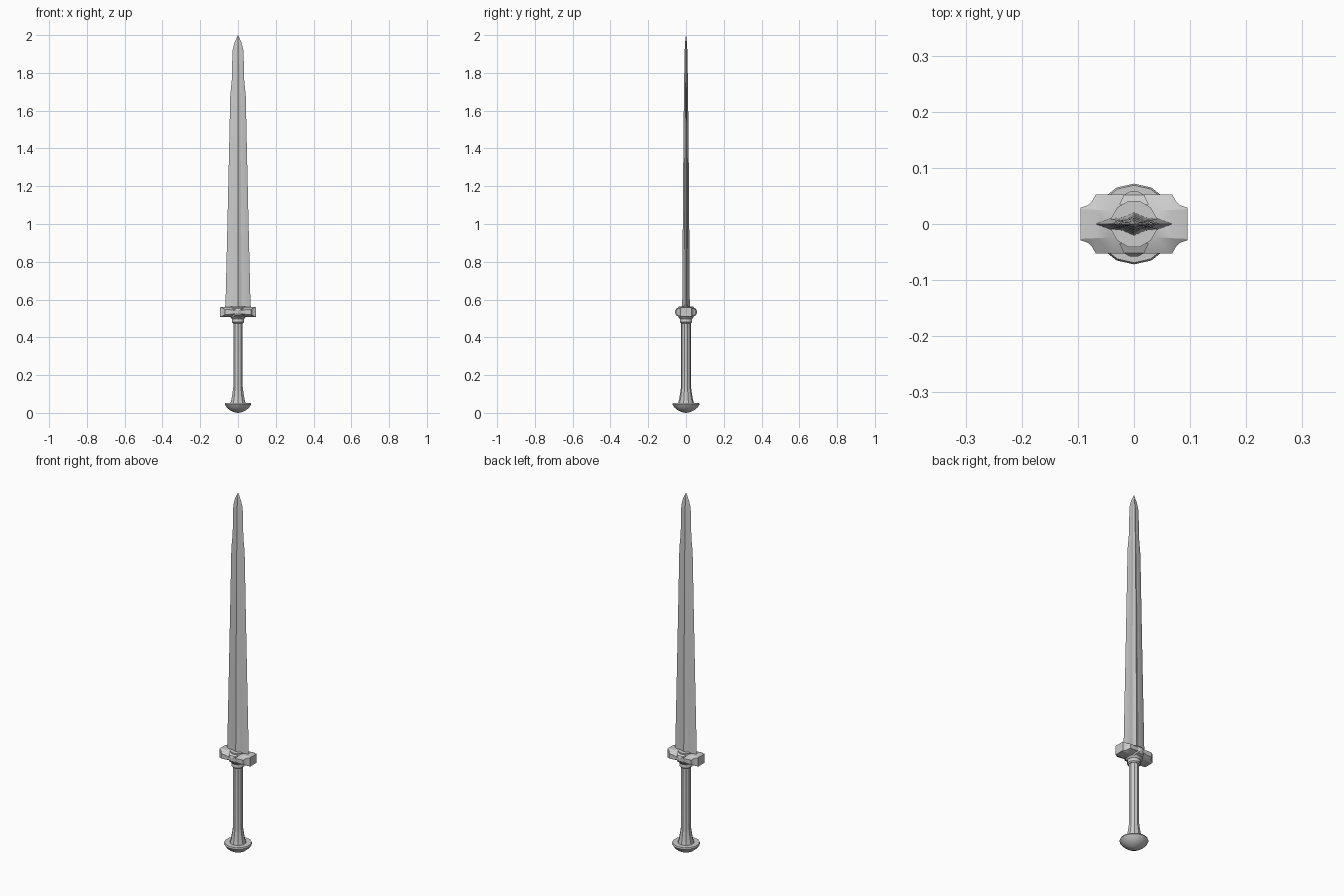
import bpy, bmesh
from math import cos, sin, pi, radians

if "Cube" in bpy.data.objects:
    bpy.data.objects.remove(bpy.data.objects["Cube"])


def finish(name, bm, angle):
    bmesh.ops.remove_doubles(bm, verts=bm.verts[:], dist=1e-5)
    bmesh.ops.recalc_face_normals(bm, faces=bm.faces[:])
    me = bpy.data.meshes.new(name)
    bm.to_mesh(me)
    bm.free()
    ob = bpy.data.objects.new(name, me)
    bpy.context.collection.objects.link(ob)
    bpy.ops.object.select_all(action='DESELECT')
    ob.select_set(True)
    bpy.context.view_layer.objects.active = ob
    bpy.ops.object.shade_smooth_by_angle(angle=radians(angle))
    return ob


def loft(name, rings, angle=25):
    """Skin a list of equal-length closed rings and cap both ends."""
    bm = bmesh.new()
    loops = [[bm.verts.new(p) for p in ring] for ring in rings]
    n = len(rings[0])
    for a, b in zip(loops, loops[1:]):
        for i in range(n):
            j = (i + 1) % n
            bm.faces.new((a[i], a[j], b[j], b[i]))
    bm.faces.new(loops[0])
    bm.faces.new(loops[-1])
    return finish(name, bm, angle)


def lathe(name, profile, sides, angle=35):
    return loft(name, [[(r * cos(2 * pi * (i + .5) / sides), r * sin(2 * pi * (i + .5) / sides), z)
                        for i in range(sides)] for r, z in profile], angle)


# Blade: ridged section with shallow hollows, stepping in near the point
def blade_ring(z, w, t):
    quarter = [(1, 0), (.62, .46), (.3, .56), (0, 1)]
    half = quarter + [(-x, y) for x, y in quarter[-2::-1]]
    full = half + [(x, -y) for x, y in half[-2:0:-1]]
    return [(x * w, y * t, z) for x, y in full]


loft("blade", [blade_ring(*s) for s in [
    (.54, .071, .021), (.58, .066, .02), (1.0, .056, .017), (1.4, .047, .014),
    (1.68, .041, .011), (1.76, .033, .010), (1.92, .029, .007),
    (1.96, .019, .005), (2.0, .0005, .0005)]], 15)


# Crossguard: chamfered bar that tapers through a hollow to square ends
def guard_ring(x, y, flat, z, edge):
    c = .534
    return [(x, sy * a, c + sz * b) for sy, sz, a, b in [
        (1, 1, y, edge), (1, 1, flat, z), (-1, 1, flat, z), (-1, 1, y, edge),
        (-1, -1, y, edge), (-1, -1, flat, z), (1, -1, flat, z), (1, -1, y, edge)]]


right = [(.018, .053, .022, .021, .008), (.04, .053, .024, .027, .012),
         (.068, .053, .025, .027, .013), (.075, .040, .026, .027, .018),
         (.083, .033, .026, .027, .022), (.095, .029, .0265, .025, .024)]
stations = [(-x, *s) for x, *s in right[::-1]] + right
loft("crossguard", [guard_ring(*s) for s in stations])

# Round centre of the guard and a small boss on each face
lathe("guard_hub", [(.034, .498), (.042, .508), (.042, .564)], 12)
for name, s in (("front_boss", -1), ("back_boss", 1)):
    loft(name, [[(x * k, s * y, .534 + z * k) for x, z in
                 ((1, 1), (-1, 1), (-1, -1), (1, -1))]
                for k, y in ((.026, .035), (.018, .052), (.007, .058))])

# Grip with collar and flared foot
lathe("grip", [(.026, .48), (.026, .14), (.030, .11), (.036, .075), (.042, .05)], 10)
lathe("collar", [(.028, .474), (.034, .48), (.034, .497), (.029, .507)], 12)

# Mushroom pommel
lathe("pommel", [(.040, .052), (.069, .052), (.072, .045), (.060, .027),
                 (.042, .013), (.022, .004), (.001, 0)], 14)
